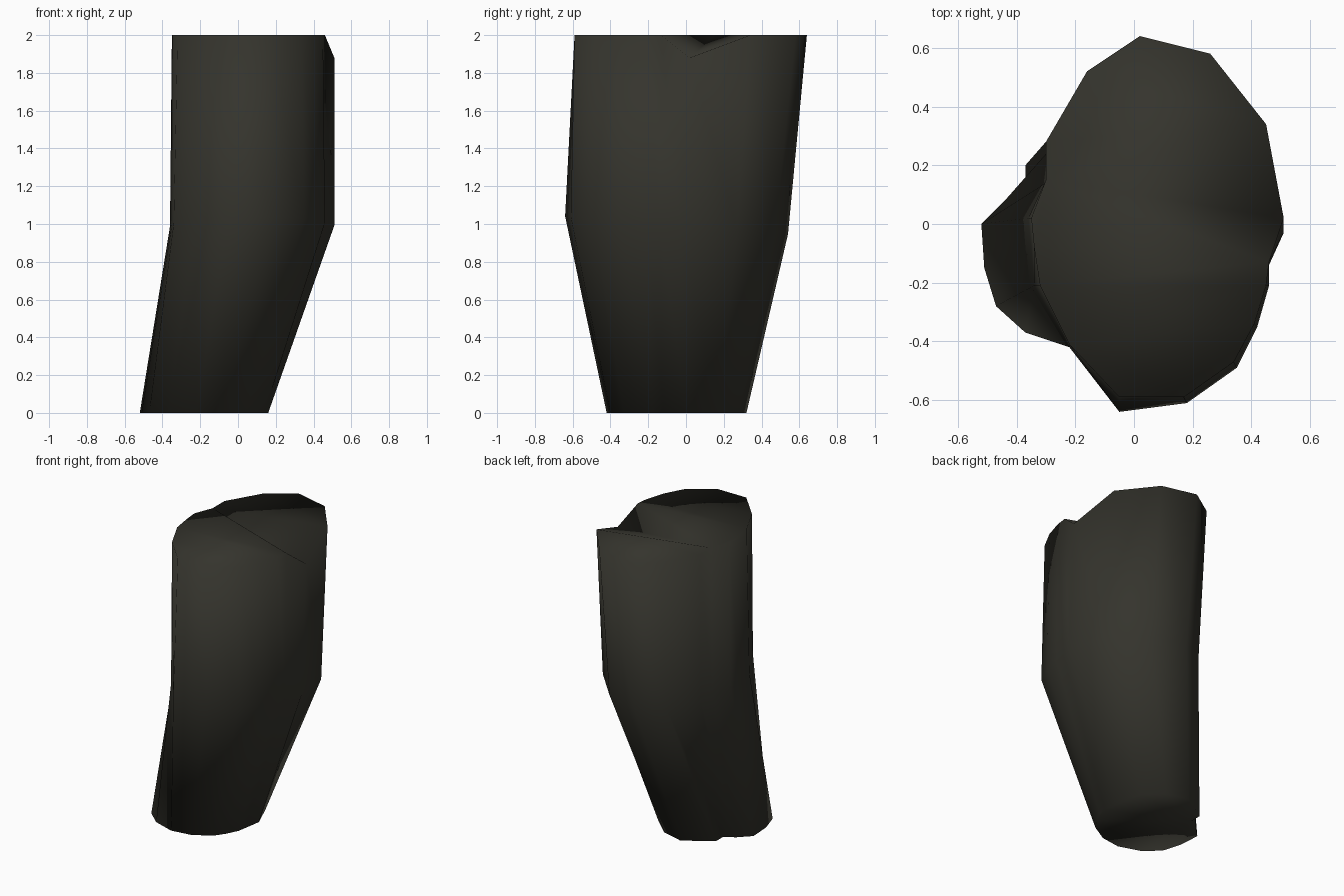
import bpy, bmesh

if "Cube" in bpy.data.objects:
    bpy.data.objects.remove(bpy.data.objects["Cube"])

# Outlines of the stump, same vertex order in each ring, starting at the back and going clockwise
TOP = [(.02, .64), (.26, .58), (.45, .34), (.51, .02), (.46, -.13), (.45, -.21), (.41, -.34),
       (.34, -.47), (.17, -.59), (-.05, -.59), (-.22, -.41), (-.32, -.21), (-.34, -.08),
       (-.35, .02), (-.30, .15), (-.30, .28), (-.16, .52)]
MID = [(.02, .54), (.26, .47), (.45, .27), (.51, -.03), (.46, -.14), (.46, -.21), (.42, -.35),
       (.35, -.49), (.18, -.61), (-.05, -.64), (-.22, -.42), (-.34, -.21), (-.35, -.08),
       (-.36, .02), (-.30, .14), (-.29, .25), (-.16, .44)]
BASE = [(-.18, .32), (-.03, .28), (.09, .17), (.16, 0), (.14, -.12), (.13, -.18), (.09, -.26),
        (.04, -.33), (-.08, -.40), (-.22, -.42), (-.37, -.37), (-.47, -.28), (-.51, -.15),
        (-.52, 0), (-.44, .08), (-.37, .12), (-.37, .20)]

bm = bmesh.new()
rings = [
    [bm.verts.new((x, y, 0)) for x, y in BASE],
    [bm.verts.new((x, y, 0.99 - 0.08 * y)) for x, y in MID],          # slightly tilted bend
    [bm.verts.new((x, y, 1.88 if x > 0.5 else 2)) for x, y in TOP],   # one chipped rim corner
]

# Bark sides
n = len(TOP)
for low, high in zip(rings, rings[1:]):
    for i in range(n):
        j = (i + 1) % n
        bm.faces.new((low[i], high[i], high[j], low[j]))

# Cut ends
bm.faces.new(rings[0])
bm.faces.new(rings[2])
bmesh.ops.triangulate(bm, faces=[f for f in bm.faces if len(f.verts) > 4])
bmesh.ops.recalc_face_normals(bm, faces=bm.faces)
for f in bm.faces:
    f.smooth = True

mesh = bpy.data.meshes.new("bent_stump")
bm.to_mesh(mesh)
bm.free()
stump = bpy.data.objects.new("bent_stump", mesh)
bpy.context.collection.objects.link(stump)

# Dark charred colour
mat = bpy.data.materials.new("dark_bark")
mat.diffuse_color = (0.035, 0.034, 0.026, 1)
mat.use_nodes = True
mat.node_tree.nodes["Principled BSDF"].inputs["Base Color"].default_value = mat.diffuse_color
mesh.materials.append(mat)
